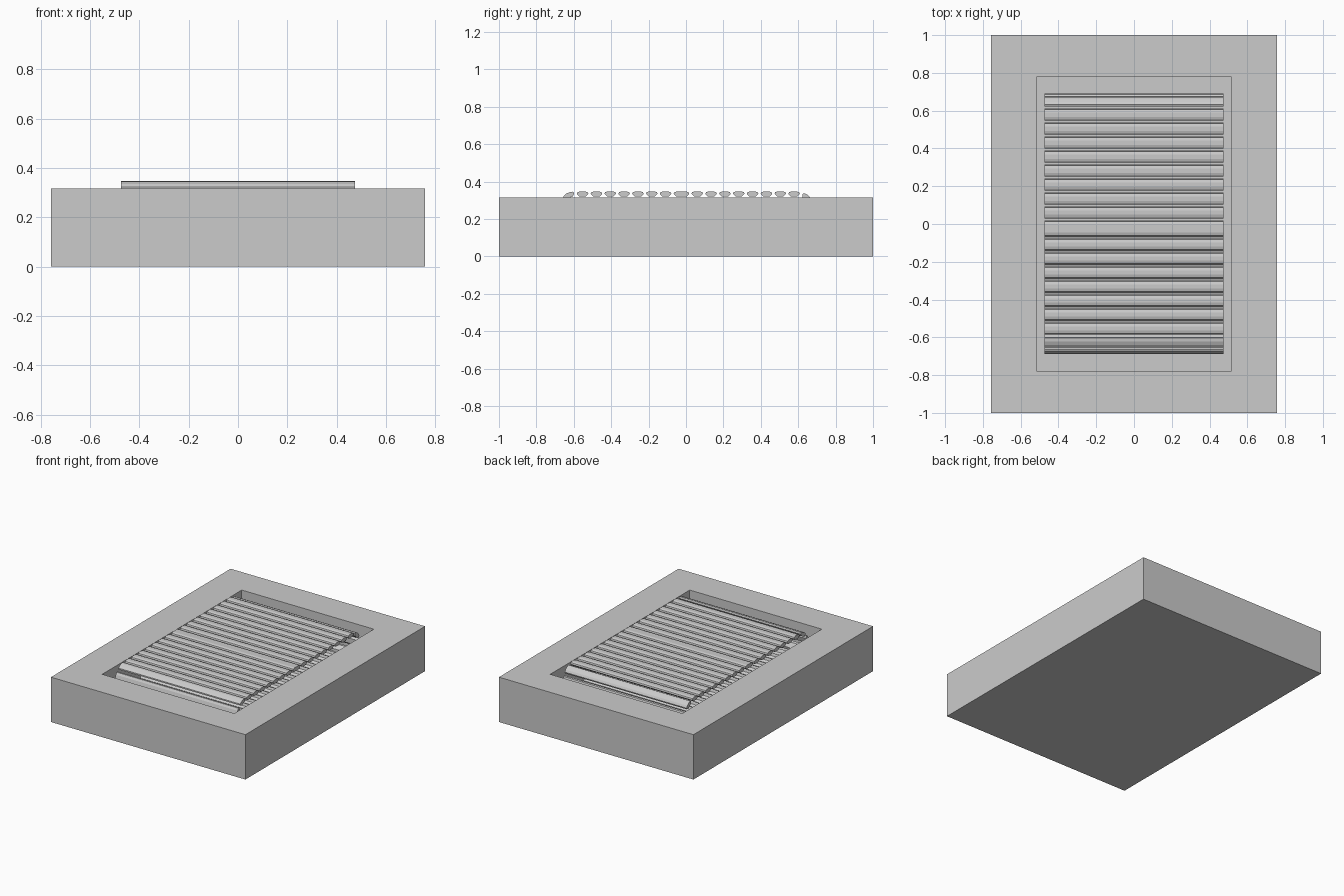
import bpy, bmesh, math
from mathutils import Vector

if "Cube" in bpy.data.objects:
    bpy.data.objects.remove(bpy.data.objects["Cube"])

# Housing block with a deep rectangular well in its top
bm = bmesh.new()
bmesh.ops.create_cube(bm, size=1.0)
for v in bm.verts:
    v.co = Vector((v.co.x * 1.516, v.co.y * 2.0, (v.co.z + 0.5) * 0.316))
bm.normal_update()
top = max(bm.faces, key=lambda f: f.normal.z)


def set_rect(face, z):
    for v in face.verts:
        v.co = Vector((math.copysign(0.515, v.co.x), math.copysign(0.777, v.co.y), z))


bmesh.ops.inset_region(bm, faces=[top], thickness=0.1)
set_rect(top, 0.316)
res = bmesh.ops.extrude_discrete_faces(bm, faces=[top])
set_rect(res["faces"][0], 0.13)
bmesh.ops.recalc_face_normals(bm, faces=bm.faces)
mesh = bpy.data.meshes.new("housing")
bm.to_mesh(mesh)
bm.free()
bpy.context.collection.objects.link(bpy.data.objects.new("housing", mesh))

# Slatted belt running around a stadium-shaped loop
HALF, PITCH, COUNT = 0.59, 0.074, 40
LENGTH = PITCH * (COUNT - 1) + 0.021
R = (LENGTH - 4 * HALF) / (2 * math.pi)
ZC = 0.335 - R
PROFILE = [(-0.031, -0.001), (-0.027, 0.008), (-0.011, 0.013), (0.011, 0.013),
           (0.027, 0.008), (0.031, -0.001), (0.018, -0.014), (-0.018, -0.014)]


def loop_point(s):
    """Position (y, z) and outward angle at distance s from the top middle."""
    s = (s + HALF) % LENGTH
    arc = math.pi * R
    if s < 2 * HALF:
        return s - HALF, ZC + R, math.pi / 2
    s -= 2 * HALF
    if s < arc:
        a = math.pi / 2 - s / R
        return HALF + R * math.cos(a), ZC + R * math.sin(a), a
    s -= arc
    if s < 2 * HALF:
        return HALF - s, ZC - R, -math.pi / 2
    a = -math.pi / 2 - (s - 2 * HALF) / R
    return -HALF + R * math.cos(a), ZC + R * math.sin(a), a


bm = bmesh.new()
for k in range(COUNT):
    y, z, a = loop_point(-0.014 + k * PITCH)
    ny, nz = math.cos(a), math.sin(a)
    ring = [bm.verts.new((-0.475, y + u * nz + w * ny, z - u * ny + w * nz))
            for u, w in PROFILE]
    face = bm.faces.new(ring)
    ext = bmesh.ops.extrude_face_region(bm, geom=[face], use_keep_orig=True)
    for v in ext["geom"]:
        if isinstance(v, bmesh.types.BMVert):
            v.co.x = 0.475
bmesh.ops.recalc_face_normals(bm, faces=bm.faces)
mesh = bpy.data.meshes.new("belt_slats")
bm.to_mesh(mesh)
bm.free()
bpy.context.collection.objects.link(bpy.data.objects.new("belt_slats", mesh))
